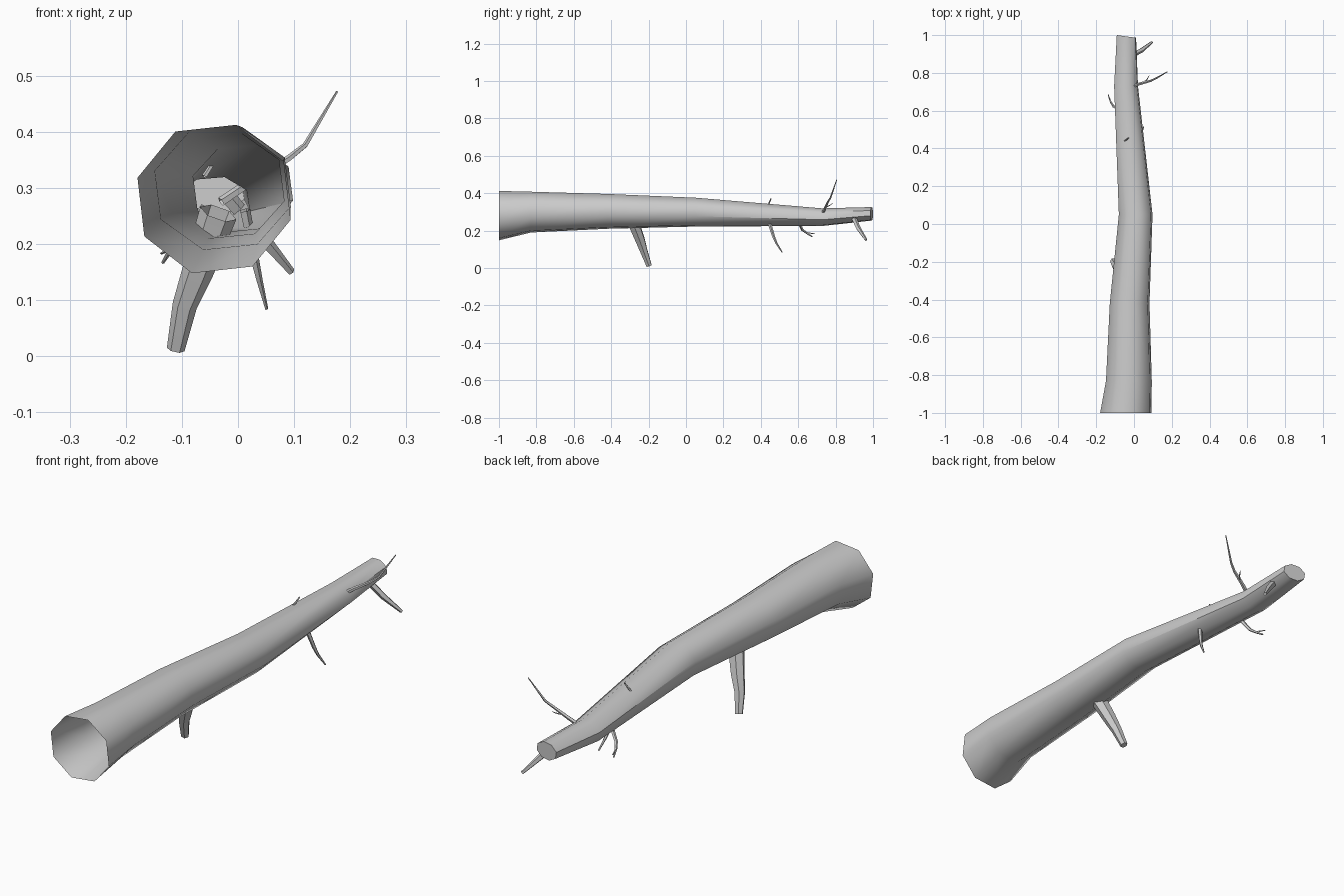
import bpy, bmesh, math
from mathutils import Vector


def make_object(name, rings, cap_angle=50):
    """Skin a list of rings; the first end stays open, the last is capped."""
    bm = bmesh.new()
    vs = [[bm.verts.new(p) for p in r] for r in rings]
    n = len(vs[0])
    for a, b in zip(vs, vs[1:]):
        for i in range(n):
            j = (i + 1) % n
            bm.faces.new((a[i], a[j], b[j], b[i]))
    bm.faces.new(vs[-1])
    bmesh.ops.recalc_face_normals(bm, faces=bm.faces)
    me = bpy.data.meshes.new(name)
    bm.to_mesh(me)
    bm.free()
    ob = bpy.data.objects.new(name, me)
    bpy.context.collection.objects.link(ob)
    bpy.ops.object.select_all(action='DESELECT')
    ob.select_set(True)
    bpy.context.view_layer.objects.active = ob
    bpy.ops.object.shade_smooth_by_angle(angle=math.radians(cap_angle))
    return ob


def branch(name, path, sides):
    """Tapered tube along (x, y, z, radius) points."""
    pts = [Vector(p[:3]) for p in path]
    rings = []
    for k, p in enumerate(pts):
        t = (pts[min(k + 1, len(pts) - 1)] - pts[max(k - 1, 0)]).normalized()
        u = t.cross(Vector((0, 1, 0))).normalized()
        v = t.cross(u)
        r = path[k][3]
        rings.append([p + r * (u * math.cos(a) + v * math.sin(a))
                      for a in (2 * math.pi * i / sides for i in range(sides))])
    return make_object(name, rings)


# Trunk: y, centre x, centre z, half width, half height
sections = [
    (-1.0, -0.043, 0.280, 0.136, 0.132),
    (-0.83, -0.027, 0.299, 0.121, 0.109),
    (-0.42, -0.023, 0.303, 0.105, 0.093),
    (0.05, 0.009, 0.299, 0.089, 0.077),
    (0.73, -0.042, 0.272, 0.063, 0.047),
    (0.993, -0.040, 0.290, 0.051, 0.036),
]
rings = []
for y, cx, cz, w, h in sections:
    ring = []
    for i in range(8):
        a = math.radians(29 + 45 * i)
        dx = w / 0.96 * math.cos(a)
        tilt = -0.14 * dx if y > 0.9 else 0   # slanted cut at the thin end
        ring.append((cx + dx, y + tilt, cz + h / 0.96 * math.sin(a)))
    rings.append(ring)
make_object("trunk", rings)

# Broken branches, rooted inside the trunk
branch("large_branch_stub", [(-0.035, -0.285, 0.255, 0.034), (-0.072, -0.245, 0.15, 0.028),
                             (-0.095, -0.225, 0.09, 0.022), (-0.111, -0.197, 0.012, 0.016)], 6)
branch("end_branch", [(-0.02, 0.89, 0.285, 0.015), (0.04, 0.92, 0.215, 0.013),
                      (0.095, 0.963, 0.15, 0.007)], 5)
branch("lower_branch", [(0.012, 0.44, 0.26, 0.010), (0.03, 0.468, 0.17, 0.008),
                        (0.038, 0.482, 0.135, 0.006), (0.051, 0.514, 0.084, 0.003)], 5)
branch("left_branch", [(-0.06, 0.595, 0.265, 0.009), (-0.108, 0.622, 0.205, 0.007),
                       (-0.122, 0.645, 0.187, 0.005), (-0.134, 0.676, 0.167, 0.003)], 5)
branch("left_twig", [(-0.108, 0.622, 0.205, 0.005), (-0.122, 0.64, 0.19, 0.004),
                     (-0.137, 0.688, 0.183, 0.002)], 4)
branch("upper_branch", [(-0.03, 0.72, 0.275, 0.009), (0.03, 0.742, 0.315, 0.008),
                        (0.09, 0.758, 0.352, 0.006), (0.12, 0.773, 0.376, 0.005),
                        (0.177, 0.806, 0.472, 0.002)], 5)
branch("upper_twig", [(0.05, 0.747, 0.325, 0.004), (0.068, 0.765, 0.333, 0.003),
                      (0.08, 0.785, 0.346, 0.0015)], 4)
branch("top_twig", [(-0.06, 0.435, 0.32, 0.005), (-0.042, 0.445, 0.348, 0.004),
                    (-0.029, 0.455, 0.372, 0.003)], 5)
